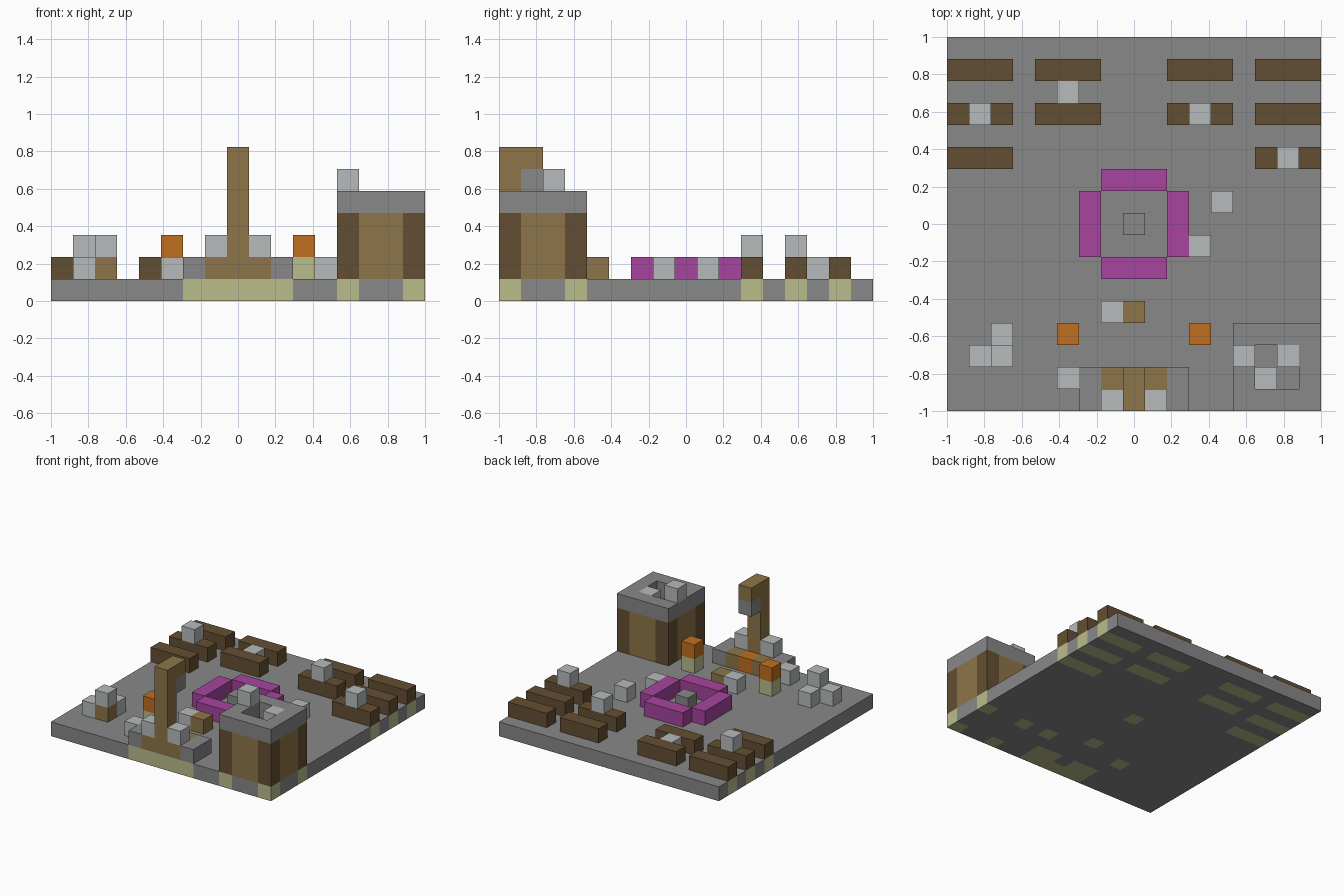
import bpy
import bmesh
from mathutils import Vector

N = 17              # cells along each side
U = 2.0 / N         # cell size

default = bpy.data.objects.get("Cube")
if default:
    bpy.data.objects.remove(default, do_unlink=True)


def material(name, rgb):
    mat = bpy.data.materials.new(name)
    mat.use_nodes = True
    mat.diffuse_color = (*rgb, 1)
    mat.node_tree.nodes["Principled BSDF"].inputs["Base Color"].default_value = (*rgb, 1)
    return mat


STONE = material("stone_grey", (0.246, 0.246, 0.246))
PALE = material("pale_yellow", (0.491, 0.503, 0.258))
DARK = material("dark_wood", (0.127, 0.078, 0.032))
TAN = material("light_wood", (0.27, 0.178, 0.065))
PINK = material("magenta", (0.381, 0.058, 0.342))
ORANGE = material("orange", (0.527, 0.162, 0.014))
WEB = material("pale_grey", (0.468, 0.497, 0.497))


def finish(name, bm, *mats):
    mesh = bpy.data.meshes.new(name)
    bm.to_mesh(mesh)
    bm.free()
    for mat in mats:
        mesh.materials.append(mat)
    obj = bpy.data.objects.new(name, mesh)
    bpy.context.collection.objects.link(obj)
    return obj


def add_box(bm, cell, size=(1, 1, 1)):
    """Add a box whose low corner is at a grid cell, sized in cells."""
    verts = bmesh.ops.create_cube(bm, size=1)["verts"]
    for v in verts:
        v.co = Vector((cell[a] + (v.co[a] + 0.5) * size[a]) * U - (1 if a < 2 else 0)
                      for a in range(3))


def blocks(name, mat, cells, size=(1, 1, 1)):
    bm = bmesh.new()
    for cell in cells:
        add_box(bm, cell, size)
    return finish(name, bm, mat)


# Layout shared by the furniture and the floor patches below it
pews = [(i, j) for j in (11, 13, 15) for i in (0, 4, 10, 14)
        if j > 11 or i in (0, 14)]
corners = [(i, j) for i in (13, 16) for j in (0, 3)]
lamps = [(5, 3), (11, 3)]

patches = set(corners + lamps + [(8, 8), (8, 4)])
patches |= {(i + n, j) for i, j in pews for n in range(3)}
patches |= {(i, j) for i in range(6, 11) for j in (0, 1)} - {(8, 1)}

# Floor slab, cut into cells so the patches can take their own colour
bm = bmesh.new()
add_box(bm, (0, 0, 0), (N, N, 1))
for axis in (Vector((1, 0, 0)), Vector((0, 1, 0))):
    for n in range(1, N):
        bmesh.ops.bisect_plane(bm, geom=bm.verts[:] + bm.edges[:] + bm.faces[:],
                               plane_co=axis * (n * U - 1), plane_no=axis)
bm.normal_update()
for face in bm.faces:
    p = face.calc_center_median() - face.normal * U * 0.5
    face.material_index = int((int((p.x + 1) / U), int((p.y + 1) / U)) in patches)
finish("floor_slab", bm, STONE, PALE)

# Rows of pews
blocks("pews", DARK, [(i, j, 1) for i, j in pews], (3, 1, 1))

# Ring around the central stone
blocks("ring_front_back", PINK, [(7, 6, 1), (7, 10, 1)], (3, 1, 1))
blocks("ring_sides", PINK, [(6, 7, 1), (10, 7, 1)], (1, 3, 1))
blocks("central_stone", STONE, [(8, 8, 1)])

# Lamp posts
blocks("lamp_posts", PALE, [(i, j, 1) for i, j in lamps])
blocks("lamp_heads", ORANGE, [(i, j, 2) for i, j in lamps])

# Altar with tall post and hanging block
blocks("altar_ends", STONE, [(6, 0, 1), (10, 0, 1)], (1, 2, 1))
blocks("altar_steps", TAN, [(7, 0, 1), (9, 0, 1)], (1, 2, 1))
blocks("altar_fire", ORANGE, [(8, 1, 1)])
blocks("altar_post", TAN, [(8, 0, 1)], (1, 1, 5))
blocks("altar_post_arm", TAN, [(8, 0, 6)], (1, 2, 1))
blocks("hanging_bell", STONE, [(8, 1, 5)])

# Hollow corner tower
blocks("tower_corners", DARK, [(i, j, 1) for i, j in corners], (1, 1, 3))
blocks("tower_walls_front_back", TAN, [(14, 0, 1), (14, 3, 1)], (2, 1, 3))
blocks("tower_walls_sides", TAN, [(13, 1, 1), (16, 1, 1)], (1, 2, 3))
blocks("tower_rim_front_back", STONE, [(13, 0, 4), (13, 3, 4)], (4, 1, 1))
blocks("tower_rim_sides", STONE, [(13, 1, 4), (16, 1, 4)], (1, 2, 1))

# Loose wooden blocks
blocks("wood_blocks", TAN, [(8, 4, 1), (2, 2, 1)])

# Scattered pale blocks
blocks("floor_webs", WEB, [(5, 14, 1), (12, 9, 1), (11, 7, 1), (7, 4, 1),
                           (5, 1, 1), (1, 2, 1), (2, 3, 1), (2, 2, 2)])
blocks("pew_webs", WEB, [(1, 13, 2), (11, 13, 2), (15, 11, 2)])
blocks("altar_webs", WEB, [(7, 0, 2), (9, 0, 2)])
blocks("tower_webs", WEB, [(13, 2, 5), (15, 2, 4), (14, 1, 1)])
